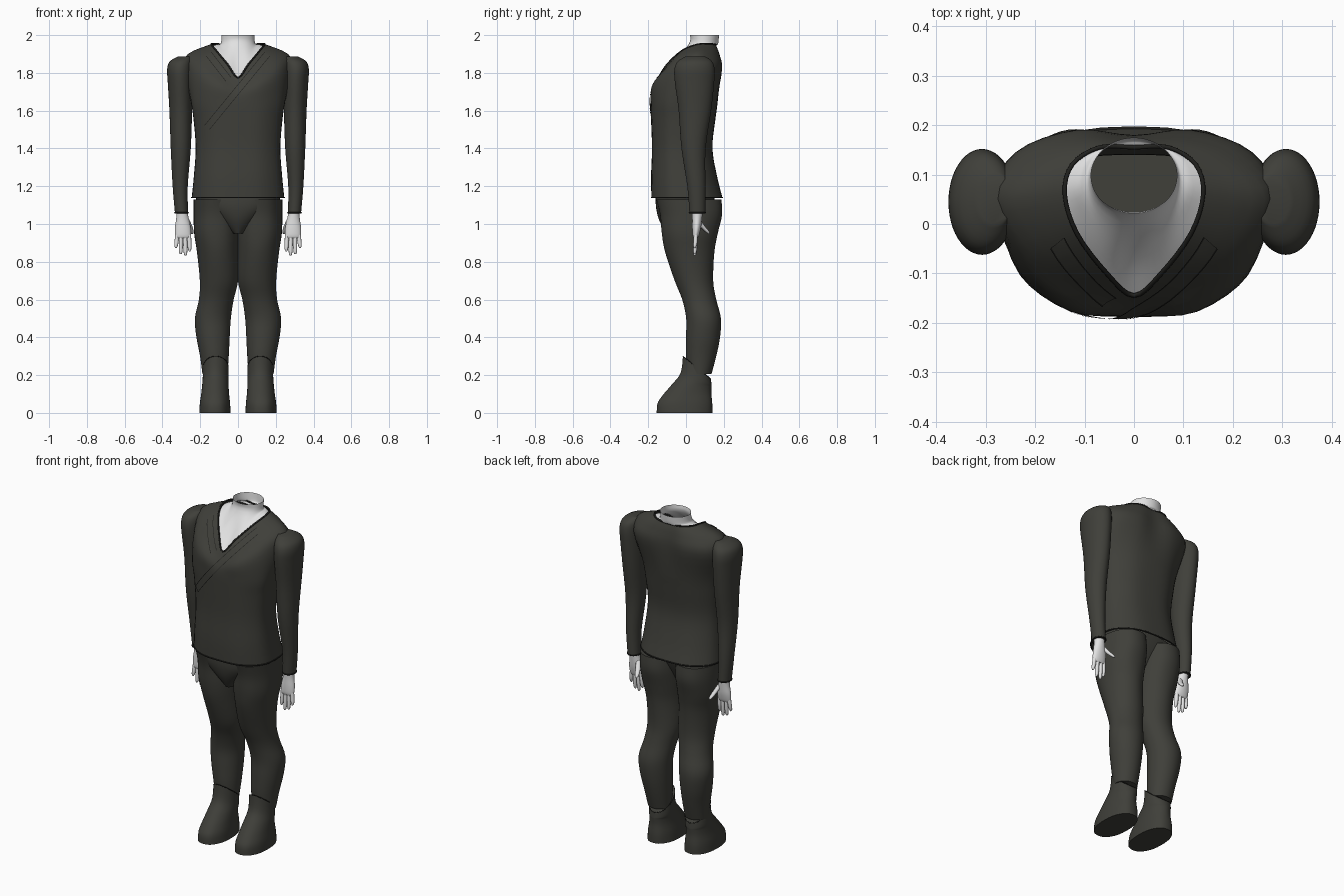
import bpy, bmesh, math
from mathutils import Vector
from mathutils.bvhtree import BVHTree

if "Cube" in bpy.data.objects:
    bpy.data.objects.remove(bpy.data.objects["Cube"])


def material(name, rgb):
    m = bpy.data.materials.new(name)
    m.use_nodes = True
    m.diffuse_color = (*rgb, 1)
    bsdf = m.node_tree.nodes["Principled BSDF"]
    bsdf.inputs["Base Color"].default_value = (*rgb, 1)
    bsdf.inputs["Roughness"].default_value = 0.8
    return m


CLOTH = material("dark olive cloth", (0.05, 0.05, 0.042))
TRIM = material("black trim", (0.015, 0.015, 0.013))
SKIN = material("pale skin", (0.76, 0.76, 0.76))


def smooth_path(pts, n, closed):
    """Catmull-Rom samples through the points."""
    k = len(pts)
    get = (lambda i: pts[i % k]) if closed else (lambda i: pts[max(0, min(k - 1, i))])
    out = []
    for i in range(k if closed else k - 1):
        a, b, c, d = (get(i + o) for o in (-1, 0, 1, 2))
        for s in range(n):
            t = s / n
            out.append(0.5 * (2 * b + (c - a) * t + (2 * a - 5 * b + 4 * c - d) * t ** 2
                              + (3 * b - a - 3 * c + d) * t ** 3))
    return out if closed else out + [pts[-1].copy()]


def oval(z, x, y, rx, ry, p=2.0, tilt=0.0):
    """Twelve-point superellipse; tilt raises its front edge."""
    ring = []
    for i in range(12):
        a = math.tau * i / 12
        s, c = math.sin(a), -math.cos(a)
        r = (abs(s) ** p + abs(c) ** p) ** (-1 / p)
        ring.append(Vector((x + rx * s * r, y + ry * c * r, z - tilt * c * r)))
    return ring


def half(*pts):
    """Seven points from front centre to back centre, mirrored to a ring."""
    right = [Vector(p) for p in pts]
    return right + [Vector((-p.x, p.y, p.z)) for p in reversed(right[1:-1])]


def finish(name, bm, mat, mirror=False):
    me = bpy.data.meshes.new(name)
    bm.to_mesh(me)
    bm.free()
    me.materials.append(mat)
    ob = bpy.data.objects.new(name, me)
    bpy.context.scene.collection.objects.link(ob)
    bpy.ops.object.select_all(action="DESELECT")
    ob.select_set(True)
    bpy.context.view_layer.objects.active = ob
    bpy.ops.object.shade_smooth_by_angle(angle=math.radians(50))
    if mirror:
        ob.modifiers.new("Mirror", "MIRROR").use_mirror_merge = False
    return ob


def loft(name, rings, mat, mirror=False, caps=(True, True), around=4, along=4):
    if rings[0][0].z > rings[-1][0].z:
        rings, caps = rings[::-1], caps[::-1]
    rails = [smooth_path(list(r), along, False) for r in zip(*rings)]
    bm = bmesh.new()
    rows = [[bm.verts.new(p) for p in smooth_path(list(r), around, True)] for r in zip(*rails)]
    for lo, hi in zip(rows, rows[1:]):
        for j in range(len(lo)):
            k = (j + 1) % len(lo)
            bm.faces.new((lo[j], lo[k], hi[k], hi[j]))
    if caps[0]:
        bm.faces.new(rows[0][::-1])
    if caps[1]:
        bm.faces.new(rows[-1])
    return finish(name, bm, mat, mirror)


def piping(name, ring, radius=0.004, mirror=False):
    """Thin rolled seam along a ring."""
    cu = bpy.data.curves.new(name, "CURVE")
    cu.dimensions = "3D"
    cu.bevel_depth, cu.bevel_resolution = radius, 1
    pts = smooth_path(ring, 4, True)
    sp = cu.splines.new("POLY")
    sp.points.add(len(pts) - 1)
    for q, p in zip(sp.points, pts):
        q.co = (*p, 1)
    sp.use_cyclic_u = True
    cu.materials.append(TRIM)
    ob = bpy.data.objects.new(name, cu)
    bpy.context.scene.collection.objects.link(ob)
    if mirror:
        ob.modifiers.new("Mirror", "MIRROR").use_mirror_merge = False


# Shirt body, opening into a V neckline
neckline = half((0, -.145, 1.775), (.055, -.10, 1.845), (.115, -.02, 1.918), (.14, .06, 1.95),
                (.125, .12, 1.953), (.07, .155, 1.95), (0, .155, 1.945))
hem = oval(1.14, 0, .005, .245, .188, 2.6)
shirt = loft("shirt_body", [
    hem,
    oval(1.25, 0, -.01, .234, .175, 2.6),
    oval(1.40, 0, -.02, .224, .16, 2.6),
    oval(1.55, 0, -.015, .235, .17, 2.6),
    oval(1.65, 0, -.01, .25, .178, 2.6),
    half((0, -.18, 1.70), (.12, -.175, 1.74), (.23, -.09, 1.79), (.285, .05, 1.82),
         (.24, .145, 1.82), (.12, .19, 1.82), (0, .18, 1.82)),
    half((0, -.16, 1.745), (.10, -.13, 1.80), (.205, -.06, 1.865), (.265, .05, 1.90),
         (.2, .135, 1.90), (.1, .175, 1.90), (0, .17, 1.90)),
    neckline], CLOTH, caps=(False, False))
piping("collar_seam", neckline, 0.005)
piping("hem_seam", hem)

# Wrapped lapels laid on the chest
deps = bpy.context.evaluated_depsgraph_get()
chest = BVHTree.FromObject(shirt, deps)


def band(name, a, b, width, mat, lift, shift=0.0):
    a, b = Vector(a), Vector(b)
    side = Vector((a.y - b.y, b.x - a.x)).normalized()
    bm = bmesh.new()
    prev = None
    for i in range(25):
        row = []
        for j in range(5):
            p = a.lerp(b, i / 24) + side * (shift + width * (j / 4 - .5))
            hit = chest.ray_cast(Vector((p.x, -1, p.y)), Vector((0, 1, 0)))[0]
            row.append(bm.verts.new(hit + Vector((0, -lift, 0))) if hit else None)
        if prev:
            for j in range(4):
                quad = (prev[j], row[j], row[j + 1], prev[j + 1])
                if all(quad):
                    bm.faces.new(quad)
        prev = row
    bmesh.ops.recalc_face_normals(bm, faces=bm.faces)
    if sum(f.normal.y for f in bm.faces) > 0:
        bmesh.ops.reverse_faces(bm, faces=bm.faces)
    finish(name, bm, mat)


for label, top, end in (("left", (.155, 1.90), (-.165, 1.51)), ("right", (-.155, 1.90), (-.05, 1.765))):
    band(label + "_lapel", top, end, .034, CLOTH, .005)
    for edge, shift in (("inner", -.017), ("outer", .017)):
        band(f"{label}_lapel_{edge}_stitch", top, end, .003, TRIM, .006, shift)

# Sleeves with rounded shoulders
cuff = oval(1.06, .299, .06, .035, .042)
loft("sleeves", [
    cuff,
    oval(1.20, .306, .055, .04, .048),
    oval(1.40, .303, .04, .053, .064),
    oval(1.60, .303, .047, .06, .086),
    oval(1.75, .306, .045, .066, .104),
    oval(1.82, .307, .045, .068, .106),
    oval(1.862, .30, .047, .06, .09),
    oval(1.888, .28, .05, .035, .05)], CLOTH, mirror=True)
piping("cuff_seams", cuff, mirror=True)

# Neck and bare chest, open at the top
loft("neck", [
    half((0, -.143, 1.765), (.065, -.09, 1.83), (.12, -.012, 1.90), (.142, .06, 1.935),
         (.125, .12, 1.94), (.07, .15, 1.935), (0, .15, 1.93)),
    half((0, -.07, 1.835), (.05, -.05, 1.87), (.09, .01, 1.915), (.112, .07, 1.948),
         (.10, .125, 1.95), (.06, .155, 1.945), (0, .16, 1.945)),
    oval(1.955, 0, .093, .091, .077),
    oval(2.0, 0, .098, .087, .077)], SKIN, caps=(False, False))

# Trousers: hips plus two overlapping legs
loft("trouser_hips", [
    oval(1.16, 0, .0, .232, .16, 2.4),
    oval(1.09, 0, -.012, .20, .147, 2.3),
    oval(1.02, 0, -.02, .12, .122),
    oval(.95, 0, -.02, .035, .085)], CLOTH)
loft("trouser_legs", [
    oval(1.13, .118, .015, .117, .172, 2.2),
    oval(1.05, .117, .027, .118, .164, 2.2),
    oval(.95, .115, .02, .117, .148, 2.2),
    oval(.85, .108, .02, .109, .13),
    oval(.70, .101, .042, .101, .102),
    oval(.60, .115, .07, .092, .09),
    oval(.50, .133, .093, .095, .092),
    oval(.40, .132, .09, .088, .09),
    oval(.30, .125, .08, .076, .08),
    oval(.205, .122, .073, .066, .062)], CLOTH, mirror=True)

# Boots with a shaft rising at the front
shaft = oval(.24, .118, .058, .067, .074, 2.0, .06)
loft("boots", [
    shaft,
    oval(.18, .119, .053, .068, .082, 2.0, .03),
    oval(.145, .12, .03, .07, .105, 2.0, .005),
    oval(.10, .121, .006, .074, .128, 2.1, -.005),
    oval(.05, .122, -.006, .08, .145, 2.3),
    oval(0, .122, -.008, .083, .147, 2.3)], CLOTH, mirror=True)
piping("boot_shaft_seams", shaft, .002, mirror=True)

# Hands: palm, four fingers and a thumb
loft("palms", [
    oval(1.08, .297, .06, .028, .03),
    oval(1.03, .294, .059, .033, .026),
    oval(.98, .292, .056, .042, .023),
    oval(.94, .291, .052, .042, .017),
    oval(.925, .291, .051, .036, .011)], SKIN, mirror=True, around=2)


def digit(name, path, radius):
    sizes = (1, 1.05, .85, .35)
    loft(name, [oval(z, x, y, radius * s, radius * s) for (x, y, z), s in zip(path, sizes)],
         SKIN, mirror=True, around=1, along=3)


for name, x0, x1, tip in (("index", .259, .256, .855), ("middle", .280, .278, .832),
                          ("ring", .302, .303, .84), ("little", .322, .328, .872)):
    digit(name + "_fingers", [(x0, .052, .945), ((x0 + x1) / 2, .05, (.945 + tip) / 2),
                              (x1, .047, tip + .012), (x1, .045, tip)], .0105)
digit("thumbs", [(.272, .062, 1.025), (.257, .085, .99), (.246, .112, .96), (.243, .122, .948)], .0135)
